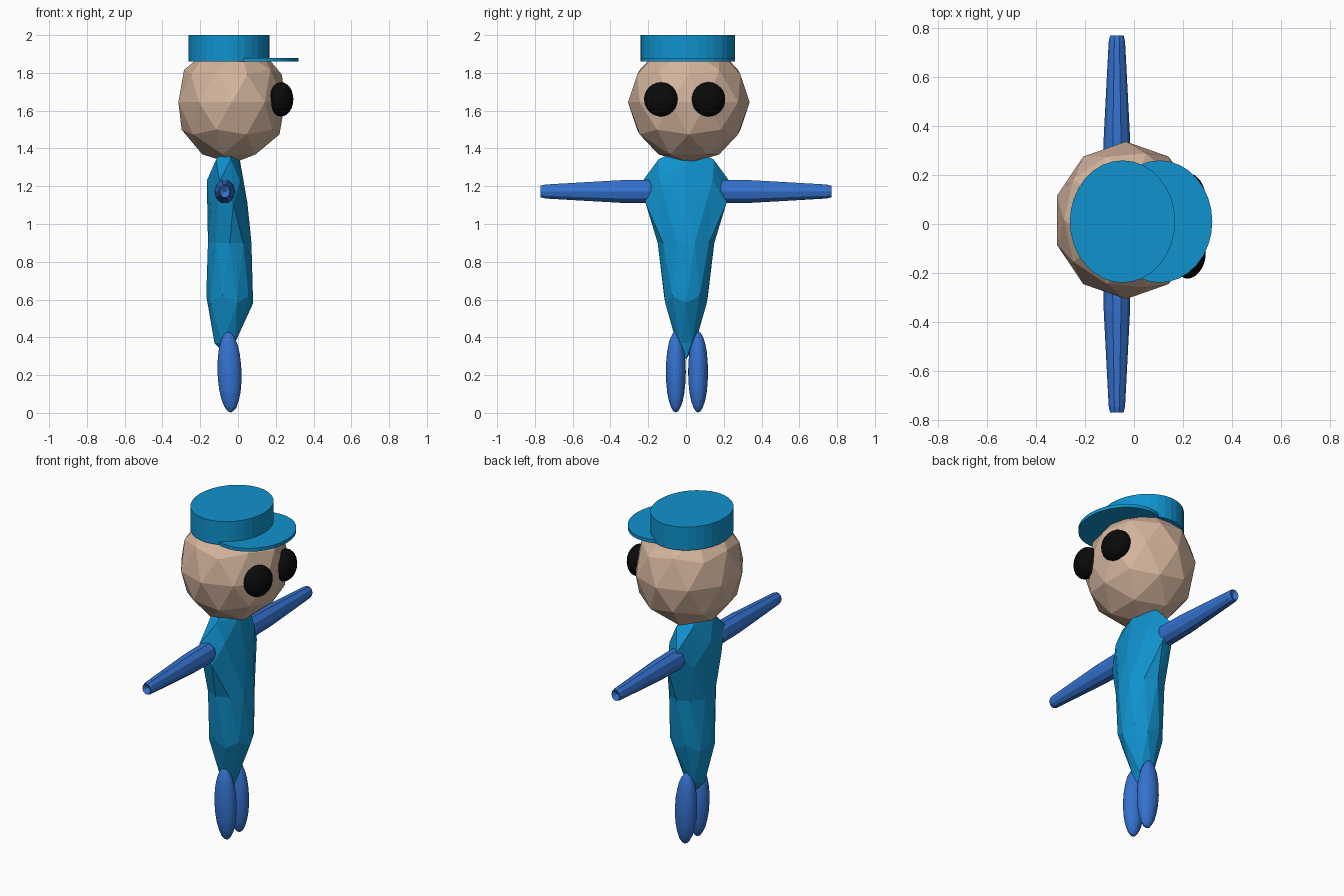
import bpy, bmesh, math
from mathutils import Vector

if "Cube" in bpy.data.objects:
    bpy.data.objects.remove(bpy.data.objects["Cube"])


def material(name, rgb):
    m = bpy.data.materials.new(name)
    m.diffuse_color = (*rgb, 1)
    m.use_nodes = True
    m.node_tree.nodes["Principled BSDF"].inputs["Base Color"].default_value = m.diffuse_color
    return m


SKY = material("sky blue", (0.005, 0.29, 0.62))
ROYAL = material("royal blue", (0.035, 0.17, 0.63))
SKIN = material("skin", (0.66, 0.46, 0.34))
BLACK = material("black", (0.003, 0.003, 0.003))


def finish(name, mat):
    ob = bpy.context.object
    ob.name = name
    ob.data.materials.append(mat)
    return ob


def ico(name, loc, radii, mat, subdiv=2, rot=(0, 0, 0)):
    bpy.ops.mesh.primitive_ico_sphere_add(subdivisions=subdiv, radius=1, location=loc, rotation=rot)
    ob = finish(name, mat)
    ob.scale = radii
    return ob


def disc(name, x, z0, z1, mat):
    bpy.ops.mesh.primitive_cylinder_add(vertices=32, radius=1, depth=1,
                                        location=(x, 0.01, (z0 + z1) / 2))
    ob = finish(name, mat)
    ob.scale = (0.215, 0.25, z1 - z0)
    return ob


# Head and cap
ico("head", (-0.033, 0.015, 1.645), (0.297, 0.322, 0.325), SKIN)
disc("cap_crown", -0.047, 1.86, 2.0, SKY)
disc("cap_brim", 0.105, 1.86, 1.88, SKY)

# Torso: faceted ball reshaped ring by ring
# (ball height, height, half width, back x, front x)
RINGS = [(-1.0, 0.28, 0.00, -0.04, -0.04),
         (-0.85, 0.37, 0.052, -0.125, -0.005),
         (-0.526, 0.58, 0.115, -0.168, 0.08),
         (-0.447, 0.62, 0.122, -0.168, 0.08),
         (0.0, 0.90, 0.15, -0.165, 0.077),
         (0.447, 1.11, 0.225, -0.165, 0.05),
         (0.526, 1.23, 0.24, -0.165, 0.03),
         (0.85, 1.34, 0.155, -0.13, 0.01),
         (1.0, 1.42, 0.00, -0.06, -0.06)]


def ring_at(h):
    for a, b in zip(RINGS, RINGS[1:]):
        if h <= b[0] + 1e-4:
            t = (h - a[0]) / (b[0] - a[0])
            return [p + (q - p) * t for p, q in zip(a, b)]
    return RINGS[-1]


torso = ico("torso", (0, 0, 0), (1, 1, 1), SKY)
for v in torso.data.vertices:
    _, z, half, back, front = ring_at(v.co.z)
    r = math.hypot(v.co.x, v.co.y) or 1
    v.co = Vector(((back + front) / 2 + v.co.x / r * (front - back) / 2,
                   v.co.y / r * half, z))


# Arms: tapered lathed limbs with a dented tip
ARM = [(0.10, 0.0), (0.12, 0.04), (0.20, 0.06), (0.35, 0.058), (0.55, 0.047),
       (0.745, 0.036), (0.77, 0.030), (0.75, 0.0)]


def arm(name, side, sides=10):
    bm = bmesh.new()
    rings = []
    for y, r in ARM:
        n = sides if r else 1
        rings.append([bm.verts.new((-0.07 + r * 0.93 * math.cos(2 * math.pi * i / sides), side * y,
                                    1.172 + r * 1.08 * math.sin(2 * math.pi * i / sides)))
                      for i in range(n)])
    for a, b in zip(rings, rings[1:]):
        for i in range(sides):
            j = (i + 1) % sides
            loop = [a[i % len(a)], a[j % len(a)], b[j % len(b)], b[i % len(b)]]
            bm.faces.new(list(dict.fromkeys(loop)))
    bmesh.ops.recalc_face_normals(bm, faces=bm.faces)
    me = bpy.data.meshes.new(name)
    bm.to_mesh(me)
    bm.free()
    me.materials.append(ROYAL)
    bpy.context.collection.objects.link(bpy.data.objects.new(name, me))


# Mirrored limbs and eyes
for side, label in ((-1, "right"), (1, "left")):
    arm(label + "_arm", side)
    ico(label + "_leg", (-0.045, 0.005 + side * 0.059, 0.217), (0.064, 0.053, 0.215), ROYAL, 3,
        (0, math.radians(-2), 0))
    ico(label + "_eye", (0.228, -0.007 + side * 0.126, 1.66), (0.064, 0.091, 0.091), BLACK, 3,
        (0, 0, math.radians(side * 12)))
